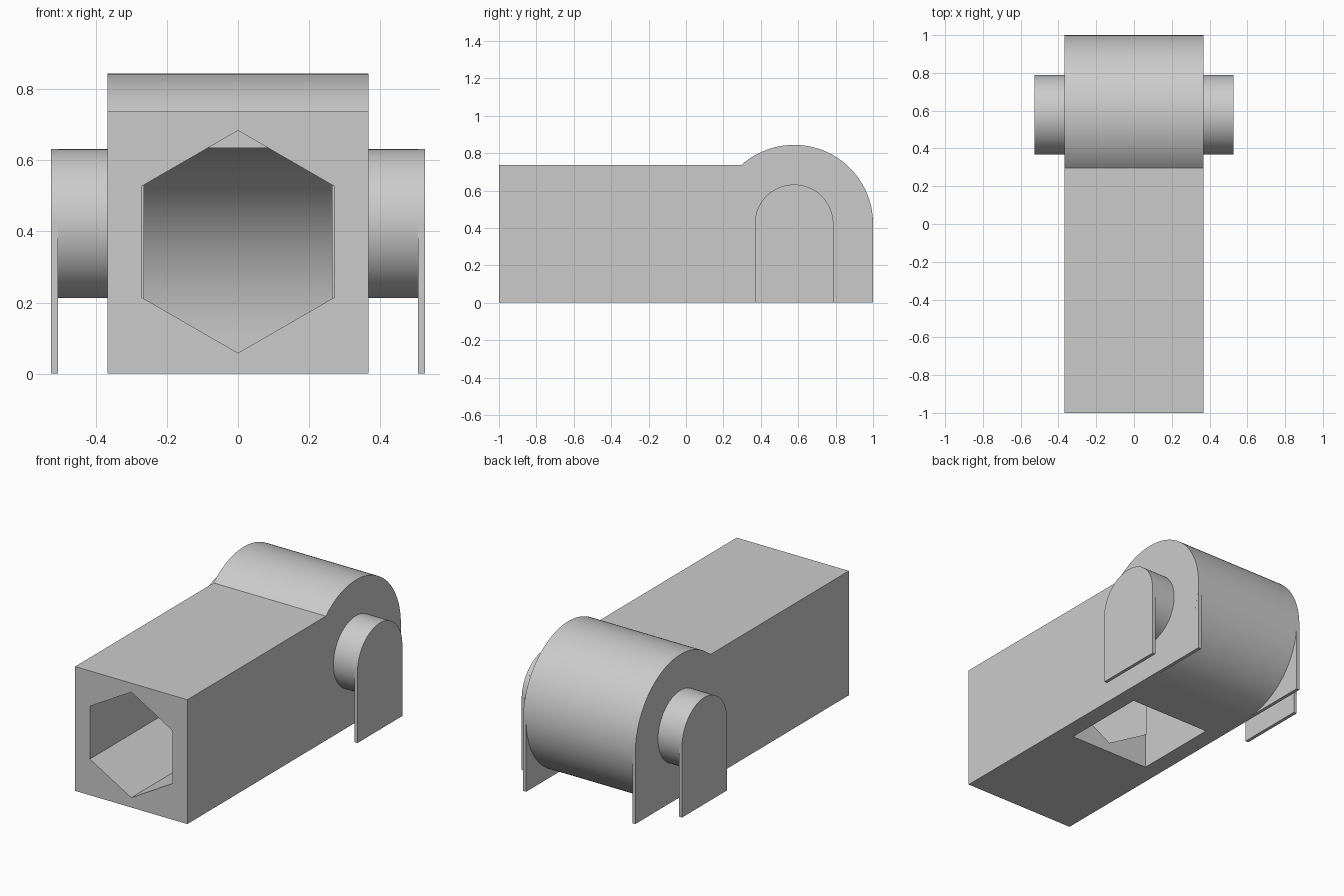
import bpy, bmesh, math

cube = bpy.data.objects.get("Cube")
if cube:
    bpy.data.objects.remove(cube)

GREY = bpy.data.materials.new("light_grey")
GREY.use_nodes = True
GREY.diffuse_color = (0.6, 0.6, 0.6, 1)
GREY.node_tree.nodes["Principled BSDF"].inputs["Base Color"].default_value = GREY.diffuse_color

HALF = 0.368             # half width of the body
AXIS_Y, AXIS_Z = 0.578, 0.422   # pivot axis
DRUM_R, AXLE_R = 0.422, 0.21
PLATE = 0.02


def arc(cy, cz, r, start, end, steps=64):
    """Points in the side plane, angles in degrees from +y towards +z."""
    angles = [math.radians(start + (end - start) * i / steps) for i in range(steps + 1)]
    return [(cy + r * math.cos(a), cz + r * math.sin(a)) for a in angles]


def prism(name, points, start, end, axis="x"):
    """Extrude a closed outline along x (outline in y, z) or y (outline in x, z)."""
    place = (lambda p, d: (d, p[0], p[1])) if axis == "x" else (lambda p, d: (p[0], d, p[1]))
    bm = bmesh.new()
    face = bm.faces.new([bm.verts.new(place(p, start)) for p in points])
    ext = bmesh.ops.extrude_face_region(bm, geom=[face])
    moved = [g for g in ext["geom"] if isinstance(g, bmesh.types.BMVert)]
    shift = end - start
    bmesh.ops.translate(bm, verts=moved, vec=(shift, 0, 0) if axis == "x" else (0, shift, 0))
    bmesh.ops.recalc_face_normals(bm, faces=bm.faces)
    mesh = bpy.data.meshes.new(name)
    bm.to_mesh(mesh)
    bm.free()
    mesh.materials.append(GREY)
    obj = bpy.data.objects.new(name, mesh)
    bpy.context.collection.objects.link(obj)
    return obj


def activate(obj):
    bpy.ops.object.select_all(action="DESELECT")
    obj.select_set(True)
    bpy.context.view_layer.objects.active = obj


def smooth(obj):
    activate(obj)
    bpy.ops.object.shade_smooth_by_angle(angle=math.radians(25))


def cut(obj, cutter):
    mod = obj.modifiers.new("cut", "BOOLEAN")
    mod.operation = "DIFFERENCE"
    mod.solver = "EXACT"
    mod.object = cutter
    activate(obj)
    bpy.ops.object.modifier_apply(modifier=mod.name)
    bpy.data.objects.remove(cutter)


# Long block running into the round drum
TOP = 0.737
meet = 180 - math.degrees(math.asin((TOP - AXIS_Z) / DRUM_R))
outline = [(-1, TOP), (-1, 0)] + arc(AXIS_Y, AXIS_Z, DRUM_R, -90, meet, 96)
body = prism("body", outline, -HALF, HALF)

# Hexagonal socket from the front, turning down through a square elbow
HEX_R, HEX_Z = 0.313, 0.371
hexagon = [(HEX_R * math.sin(k * math.pi / 3), HEX_Z + HEX_R * math.cos(k * math.pi / 3))
           for k in range(6)]
ELBOW_Y, ELBOW_R = -0.215, 0.526
elbow = [(ELBOW_Y, -0.1), (ELBOW_Y + ELBOW_R, -0.1)] + arc(ELBOW_Y, 0.109, ELBOW_R, 0, 90)
cut(body, prism("socket_cutter", hexagon, -1.1, ELBOW_Y + 0.003, "y"))
cut(body, prism("elbow_cutter", elbow, -0.264, 0.264))
smooth(body)

# Mirrored side parts
corner = [(AXIS_Y + DRUM_R, 0)] + arc(AXIS_Y, AXIS_Z, DRUM_R, 0, -90)
arch = ([(AXIS_Y - AXLE_R, 0), (AXIS_Y + AXLE_R, 0)]
        + arc(AXIS_Y, AXIS_Z, AXLE_R, 0, 180))
circle = arc(AXIS_Y, AXIS_Z, AXLE_R, 0, 360)[:-1]
OUTER = 0.526
for side, s in (("left", 1), ("right", -1)):
    smooth(prism(side + "_cheek", corner, s * (HALF - PLATE), s * HALF))
    smooth(prism(side + "_axle", circle, s * (HALF - 0.01), s * (OUTER - PLATE)))
    smooth(prism(side + "_end_plate", arch, s * (OUTER - PLATE), s * OUTER))
